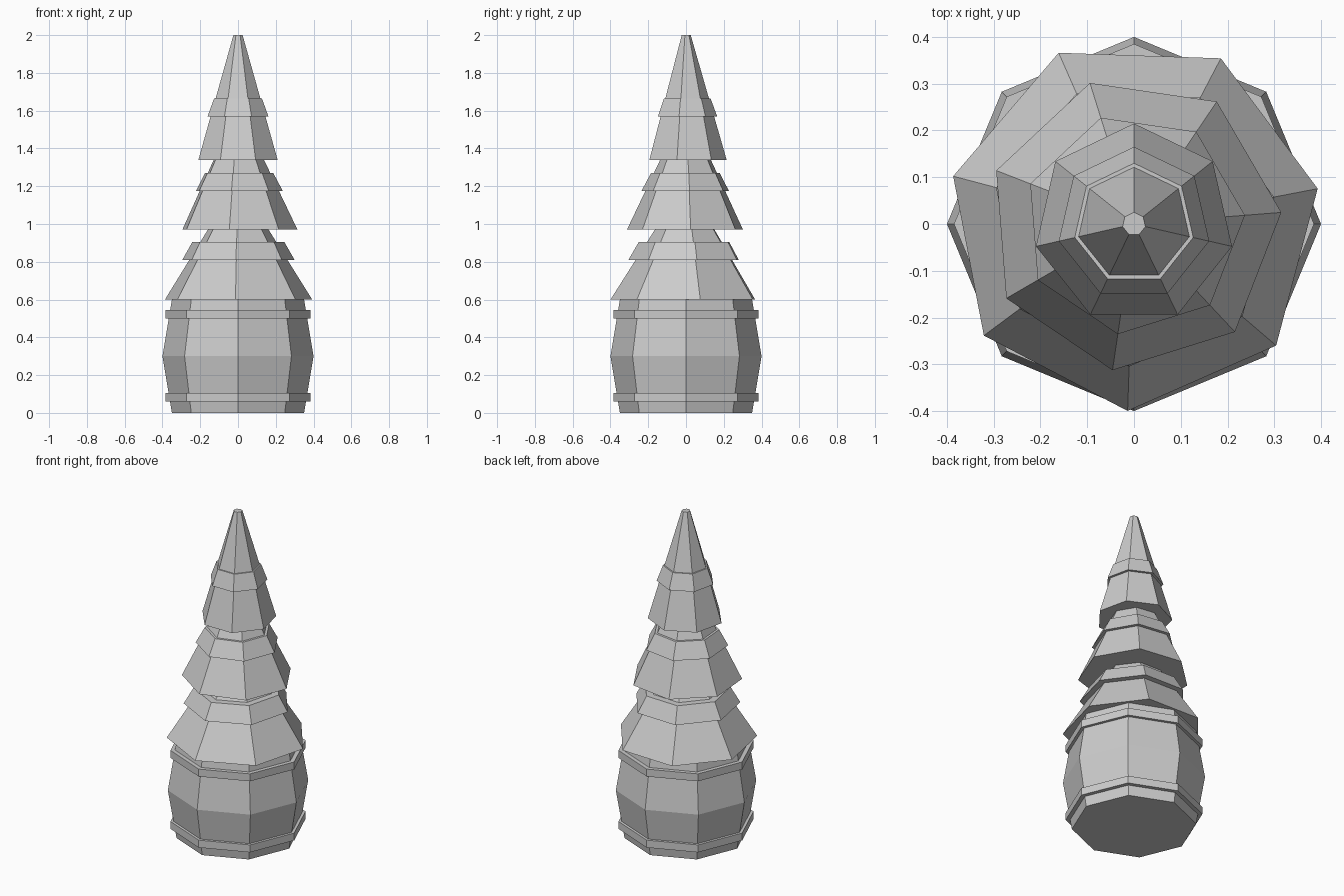
import bpy
import bmesh
from math import cos, sin, radians, tau

if "Cube" in bpy.data.objects:
    bpy.data.objects.remove(bpy.data.objects["Cube"], do_unlink=True)

GREY = (0.6, 0.6, 0.6, 1.0)
grey = bpy.data.materials.new("plain_grey")
grey.use_nodes = True
grey.diffuse_color = GREY
grey.node_tree.nodes["Principled BSDF"].inputs["Base Color"].default_value = GREY


def lathe(name, sides, start, profile):
    """Flat-sided solid from (radius, height) pairs, with capped ends."""
    bm = bmesh.new()
    rings = []
    for r, z in profile:
        angles = [radians(start) + tau * i / sides for i in range(sides)]
        rings.append([bm.verts.new((r * cos(a), r * sin(a), z)) for a in angles])
    for low, high in zip(rings, rings[1:]):
        for i in range(sides):
            j = (i + 1) % sides
            bm.faces.new((low[i], low[j], high[j], high[i]))
    bm.faces.new(rings[0][::-1])
    bm.faces.new(rings[-1])
    mesh = bpy.data.meshes.new(name)
    bm.to_mesh(mesh)
    bm.free()
    mesh.materials.append(grey)
    obj = bpy.data.objects.new(name, mesh)
    bpy.context.collection.objects.link(obj)
    return obj


# Barrel planter with two hoops
lathe("barrel", 8, 0, [(0.35, 0), (0.4, 0.3), (0.35, 0.6)])
for name, z in (("lower_hoop", 0.06), ("upper_hoop", 0.5)):
    lathe(name, 8, 0, [(0.385, z), (0.385, z + 0.046)])

# Foliage tiers: a tapered skirt, each wrapped by a raised band
tiers = [
    ("bottom", 10.9, [(0.4, 0.6), (0.165, 0.97)], [(0.305, 0.81), (0.25, 0.905)]),
    ("middle", 4.5, [(0.316, 0.97), (0.138, 1.34)], [(0.238, 1.175), (0.187, 1.27)]),
    ("top", 90, [(0.215, 1.34), (0.025, 2.0)], [(0.165, 1.57), (0.13, 1.665)]),
]
for name, start, skirt, band in tiers:
    lathe(name + "_foliage", 7, start, skirt)
    lathe(name + "_foliage_band", 7, start, band)
